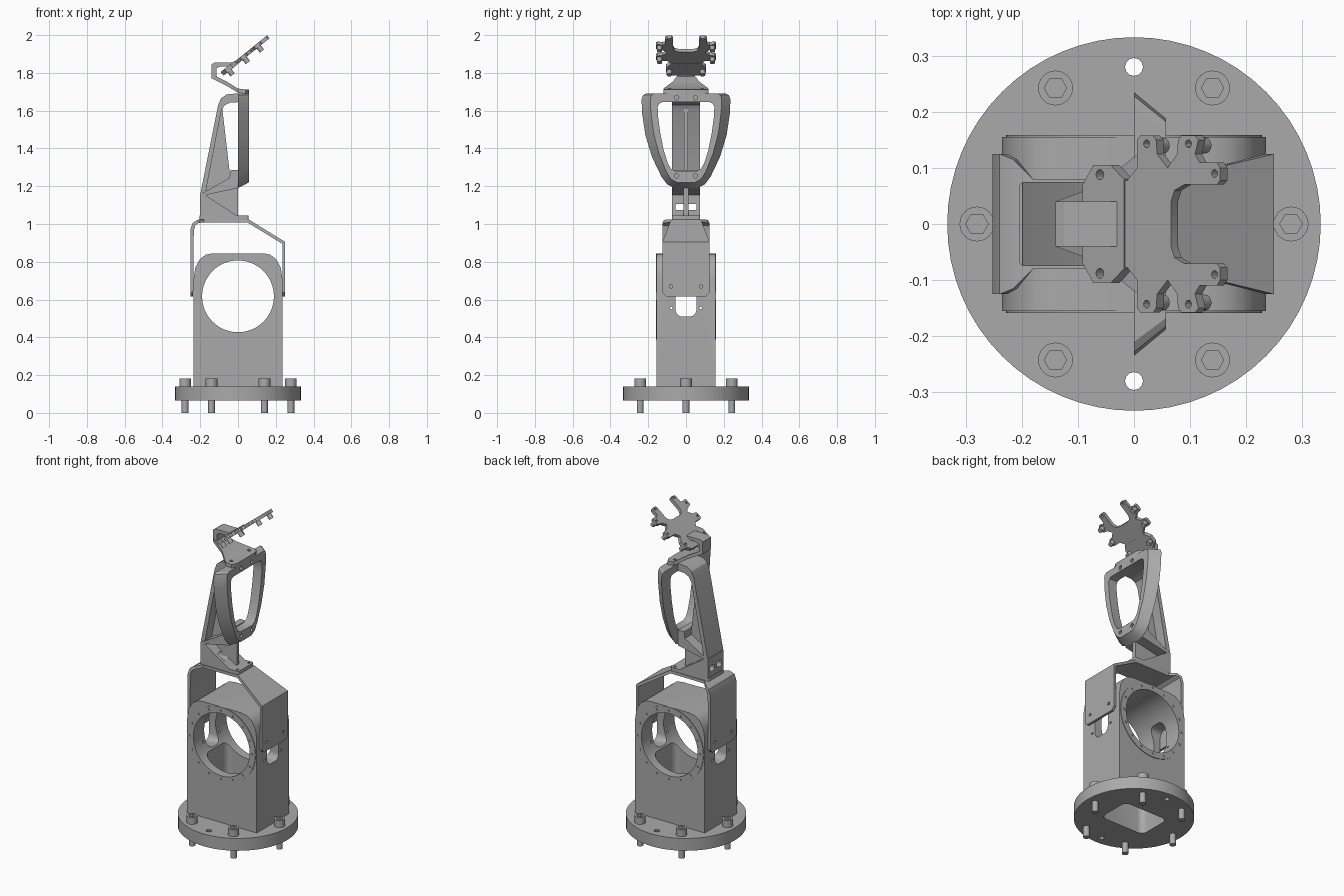
import bpy, bmesh, math
from mathutils import Matrix, Vector

cube = bpy.data.objects.get("Cube")
if cube:
    bpy.data.objects.remove(cube, do_unlink=True)

grey = bpy.data.materials.new("machined grey")
grey.use_nodes = True
grey.diffuse_color = (0.4, 0.4, 0.4, 1)
grey.node_tree.nodes["Principled BSDF"].inputs["Base Color"].default_value = (0.4, 0.4, 0.4, 1)


def finish(name, bm):
    bmesh.ops.recalc_face_normals(bm, faces=bm.faces)
    me = bpy.data.meshes.new(name)
    bm.to_mesh(me)
    bm.free()
    me.materials.append(grey)
    ob = bpy.data.objects.new(name, me)
    bpy.context.scene.collection.objects.link(ob)
    return ob


def loft(name, sections, closed=False):
    """Bridge equal-length loops of points, capping the ends unless closed."""
    bm = bmesh.new()
    loops = [[bm.verts.new(p) for p in s] for s in sections]
    n = len(loops[0])
    pairs = list(zip(loops, loops[1:]))
    if closed:
        pairs.append((loops[-1], loops[0]))
    else:
        bm.faces.new(loops[0])
        bm.faces.new(loops[-1])
    for a, b in pairs:
        for i in range(n):
            j = (i + 1) % n
            bm.faces.new((a[i], a[j], b[j], b[i]))
    return finish(name, bm)


def prism(name, pts, axis, lo, hi):
    """Extrude a 2D outline along one axis."""
    place = {"x": lambda p, d: (d, p[0], p[1]),
             "y": lambda p, d: (p[0], d, p[1]),
             "z": lambda p, d: (p[0], p[1], d)}[axis]
    return loft(name, [[place(p, d) for p in pts] for d in (lo, hi)])


def circle(cx, cy, r, n=24):
    return [(cx + r * math.cos(2 * math.pi * i / n), cy + r * math.sin(2 * math.pi * i / n))
            for i in range(n)]


def rounded(cx, cy, hx, hy, r):
    """Rounded rectangle outline."""
    pts = []
    for k, (sx, sy) in enumerate(((1, 1), (-1, 1), (-1, -1), (1, -1))):
        for i in range(6):
            a = (k + i / 5) * math.pi / 2
            pts.append((cx + sx * (hx - r) + r * math.cos(a), cy + sy * (hy - r) + r * math.sin(a)))
    return pts


def mirrored(half):
    """Close an outline given for its positive first coordinate."""
    return half + [(-a, b) for a, b in reversed(half) if a > 0]


def cut(ob, cutters):
    """Subtract cutters, bake the result, and drop the cutters."""
    for c in cutters:
        m = ob.modifiers.new("cut", "BOOLEAN")
        m.operation, m.solver, m.object = "DIFFERENCE", "EXACT", c
        c.hide_render = True
    deps = bpy.context.evaluated_depsgraph_get()
    me = bpy.data.meshes.new_from_object(ob.evaluated_get(deps))
    ob.modifiers.clear()
    ob.data = me
    for c in cutters:
        bpy.data.objects.remove(c, do_unlink=True)
    return ob


def holes(spots, r, axis, lo, hi):
    return [prism("cutter", circle(a, b, r, 12), axis, lo, hi) for a, b in spots]


# Base disc with bolts
base = prism("base_disc", circle(0, 0, 0.333, 64), "z", 0.065, 0.14)
cut(base, holes([(0, 0.28), (0, -0.28)], 0.016, "z", 0, 0.2)
    + [prism("cutter", rounded(0, 0, 0.15, 0.105, 0.035), "z", 0, 0.2)])
for x, y in circle(0, 0, 0.28, 6):
    head = prism("bolt_head", circle(x, y, 0.031), "z", 0.139, 0.182)
    cut(head, [prism("cutter", circle(x, y, 0.02, 6), "z", 0.16, 0.2)])
    prism("bolt_shank", circle(x, y, 0.018, 16), "z", 0, 0.08)

# Housing: bored block with a lower cavity and side slots
BORE = 0.617
half = [(0.235, 0.139), (0.235, 0.71), (0.226, 0.77), (0.203, 0.813), (0.17, 0.838), (0.13, 0.845)]
housing = prism("housing", mirrored(half), "y", -0.155, 0.155)
cut(housing, [prism("cutter", circle(0, BORE, 0.19, 64), "y", -0.3, 0.3),
              prism("cutter", rounded(0, 0, 0.15, 0.105, 0.035), "z", 0, 0.6),
              prism("cutter", rounded(0, BORE, 0.055, 0.107, 0.035), "x", -0.3, 0.3)]
    + holes([(0.078, 0.555), (-0.078, 0.555)], 0.007, "x", -0.3, 0.3))
for name, s in (("front_ring", -1), ("back_ring", 1)):
    loops = [[(x, s * y, z) for x, z in circle(0, BORE, r, 64)]
             for r, y in ((0.228, 0.15), (0.228, 0.159), (0.19, 0.159), (0.19, 0.15))]
    ring = loft(name, loops, closed=True)
    cut(ring, holes(circle(0, BORE, 0.209, 16), 0.007, "y", s * 0.153, s * 0.2))

# Bent yoke: outer x, z, inner x, z, half width
yoke = [(-0.252, 0.617, -0.237, 0.617, 0.105), (-0.252, 0.637, -0.237, 0.637, 0.125),
        (-0.252, 0.97, -0.234, 0.965, 0.125), (-0.24, 1.005, -0.226, 0.993, 0.125),
        (-0.215, 1.022, -0.208, 1.006, 0.115), (-0.18, 1.025, -0.18, 1.008, 0.08),
        (0.055, 1.025, 0.05, 1.008, 0.078), (0.25, 0.905, 0.235, 0.895, 0.125),
        (0.25, 0.637, 0.235, 0.637, 0.125), (0.25, 0.617, 0.235, 0.617, 0.105)]
bracket = loft("yoke_bracket", [[(a, -w, b), (a, w, b), (c, w, d), (c, -w, d)]
                                for a, b, c, d, w in yoke])
cut(bracket, holes([(0.08, 0.67), (-0.08, 0.67)], 0.009, "x", -0.3, 0.3))

# Link foot, wedge and ribs
foot = prism("link_foot", rounded(-0.075, 0, 0.13, 0.075, 0.01), "z", 1.024, 1.045)
cut(foot, holes([(0.035, 0.055), (0.035, -0.055)], 0.008, "z", 1, 1.1))
wedge = prism("link_wedge", [(-0.2, 1.04), (0, 1.04), (-0.19, 1.165), (-0.2, 1.16)], "y", -0.075, 0.075)
cut(wedge, [prism("cutter", rounded(s * 0.034, 1.09, 0.022, 0.017, 0.008), "x", -0.3, 0.1)
            for s in (-1, 1)])
prism("lower_rib", [(-0.19, 1.15), (-0.005, 1.04), (0, 1.04), (0, 1.24), (-0.04, 1.24)], "y", -0.012, 0.012)
prism("link_floor", [(-0.2, 1.155), (-0.19, 1.15), (0, 1.19), (0, 1.285), (-0.04, 1.285), (-0.045, 1.245)],
      "y", -0.075, 0.075)
prism("link_rib", [(-0.18, 1.17), (-0.092, 1.61), (-0.083, 1.61), (-0.04, 1.24)], "y", -0.011, 0.011)

# Link back plate arching over to the frame
prism("link_back", [(-0.2, 1.155), (-0.105, 1.63), (-0.09, 1.665), (-0.06, 1.686), (-0.02, 1.69), (0.005, 1.69),
                    (0.005, 1.645), (-0.04, 1.643), (-0.07, 1.63), (-0.088, 1.6), (-0.17, 1.175)],
      "y", -0.075, 0.075)

# Tapered loop frame
outer = [(0, 1.69), (0.21, 1.69), (0.228, 1.682), (0.235, 1.66), (0.233, 1.59), (0.215, 1.47),
         (0.18, 1.355), (0.13, 1.25), (0.1, 1.21), (0.06, 1.19), (0, 1.19)]
inner = [(0, 1.645), (0.125, 1.645), (0.142, 1.638), (0.15, 1.62), (0.148, 1.57), (0.136, 1.48),
         (0.118, 1.39), (0.096, 1.32), (0.08, 1.293), (0.055, 1.28), (0, 1.28)]
face = [(y * 0.8, z + 0.03 * (1.69 - z) / 0.5) for y, z in outer]
frame = loft("loop_frame", [[(x, y, z) for y, z in mirrored(h)]
                            for x, h in ((0, outer), (0.057, face), (0.057, inner), (0, inner))], closed=True)
cut(frame, holes([(y, z) for y in (-0.05, 0.05) for z in (1.668, 1.255)], 0.012, "x", 0.03, 0.1))

# Neck: tapering ramp, riser and flap
ramp = [(0.057, 1.69, 0.09), (0.04, 1.69, 0.12), (0, 1.695, 0.12), (-0.06, 1.732, 0.07), (-0.14, 1.772, 0.04)]
neck = loft("neck_ramp", [[(x, -w, z), (x, w, z), (x, w, z + 0.022), (x, -w, z + 0.022)] for x, z, w in ramp])
cut(neck, holes([(0.015, 0.085), (0.015, -0.085)], 0.01, "z", 1.6, 1.8))
prism("neck_riser", [(-0.14, 1.775), (-0.115, 1.765), (-0.115, 1.825), (-0.09, 1.835), (-0.03, 1.835),
                     (-0.03, 1.855), (-0.125, 1.855), (-0.14, 1.845)], "y", -0.04, 0.04)

# Tilted head: outlines as (across, along) and then tipped up towards +x
TILT = math.radians(39)
along = Vector((math.cos(TILT), 0, math.sin(TILT)))
normal = Vector((-math.sin(TILT), 0, math.cos(TILT)))
TIP = Matrix((along, (0, 1, 0), normal)).transposed().to_4x4()
TIP.translation = (-0.105, 0, 1.789)


def tilted(name, pts, lo, hi, cutters=()):
    ob = prism(name, [(u, y) for y, u in pts], "z", lo, hi)
    if cutters:
        cut(ob, list(cutters))
    ob.data.transform(TIP)
    return ob


spider = [(0, 0.09), (0.078, 0.09), (0.078, 0.12), (0.1, 0.142), (0.15, 0.142), (0.158, 0.15), (0.158, 0.178),
          (0.15, 0.186), (0.125, 0.188), (0.1, 0.212), (0.125, 0.234), (0.15, 0.236), (0.158, 0.244),
          (0.158, 0.275), (0.15, 0.283), (0.125, 0.275), (0.11, 0.285), (0.11, 0.325), (0.1, 0.333),
          (0.078, 0.333), (0.07, 0.325), (0.07, 0.25), (0.06, 0.228), (0.04, 0.22), (0, 0.22)]
tilted("spider_plate", mirrored(spider), -0.02, 0,
       holes([(u, s * y) for s in (-1, 1) for u, y in ((0.32, 0.09), (0.164, 0.143), (0.26, 0.143))],
             0.007, "z", -0.1, 0.1))
pad = [(0.07, 0.02), (0.105, 0.045), (0.105, 0.085), (0.08, 0.115)]
tilted("mount_pad", mirrored(pad), -0.021, 0.004,
       holes([(0.06, 0.088), (0.06, -0.088)], 0.009, "z", -0.1, 0.1))
for s in (-1, 1):
    for u, y in ((0.06, 0.088), (0.164, 0.14), (0.26, 0.14)):
        tilted("standoff", circle(s * y, u, 0.014, 16), -0.048, -0.019)

# Smooth curved faces, keep crisp edges
bpy.ops.object.select_all(action="DESELECT")
for ob in bpy.context.scene.objects:
    if ob.type == "MESH":
        ob.select_set(True)
        bpy.context.view_layer.objects.active = ob
bpy.ops.object.shade_smooth_by_angle(angle=math.radians(30))
